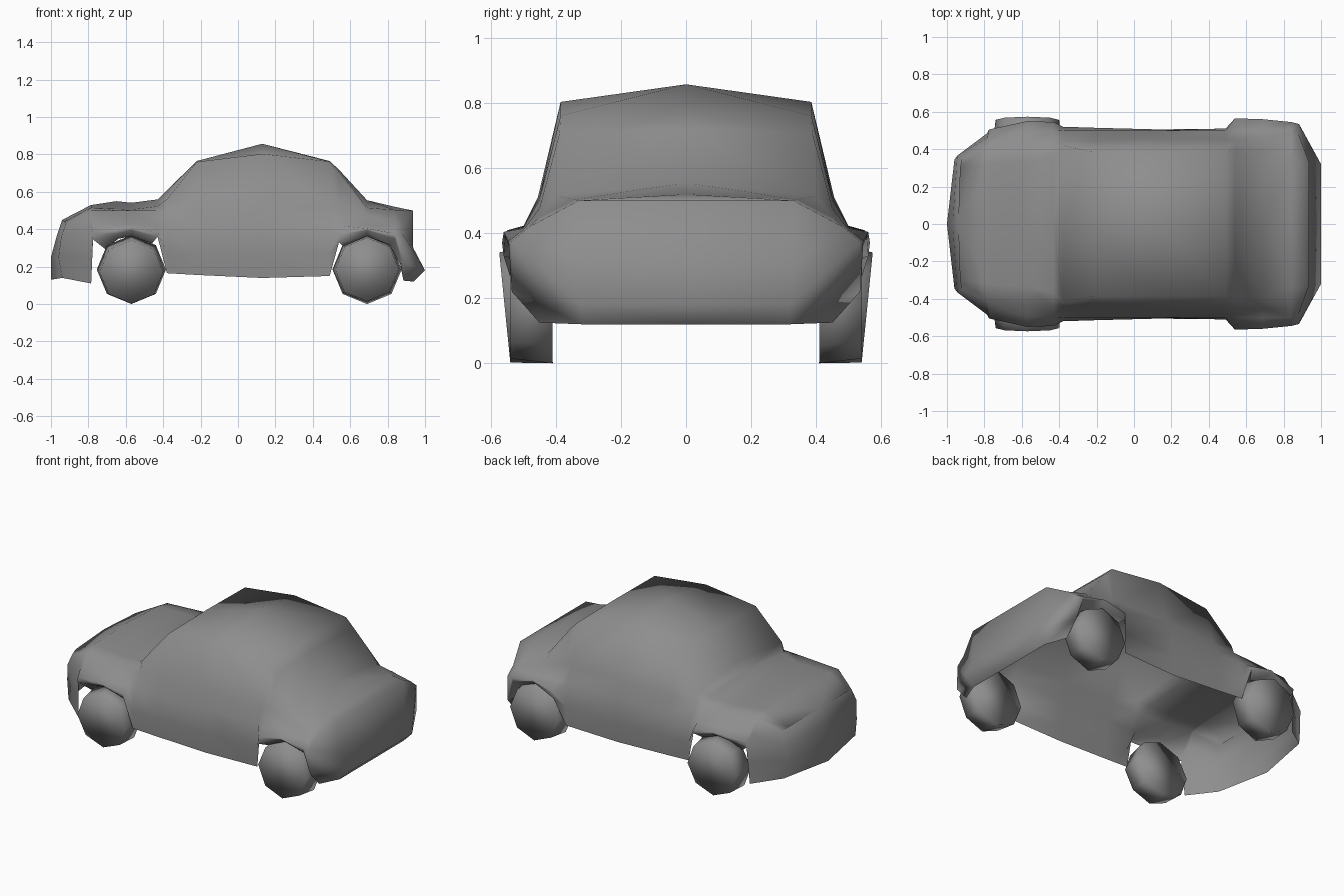
import bpy, bmesh
from math import pi, hypot
from mathutils import Matrix

if "Cube" in bpy.data.objects:
    bpy.data.objects.remove(bpy.data.objects["Cube"])

grey = bpy.data.materials.new("dark_grey")
grey.diffuse_color = (.27, .27, .27, 1)
grey.use_nodes = True
grey.node_tree.nodes["Principled BSDF"].inputs["Base Color"].default_value = grey.diffuse_color


def rail(points, x):
    """Interpolate a polyline (x, y, z) at station x."""
    if x <= points[0][0]:
        return points[0]
    for a, b in zip(points, points[1:]):
        if a[0] <= x <= b[0] and b[0] > a[0]:
            t = (x - a[0]) / (b[0] - a[0])
            return (x, a[1] + (b[1] - a[1]) * t, a[2] + (b[2] - a[2]) * t)
    return points[-1]


def finish(name, bm):
    """Turn a half model into a smooth object mirrored across y = 0."""
    mesh = bpy.data.meshes.new(name)
    bm.to_mesh(mesh)
    bm.free()
    mesh.materials.append(grey)
    mesh.shade_smooth()
    ob = bpy.data.objects.new(name, mesh)
    bpy.context.collection.objects.link(ob)
    mod = ob.modifiers.new("mirror", 'MIRROR')
    mod.use_axis = (False, True, False)
    mod.use_clip = True


# Long lines of the body: centre line, roof/bonnet edge, belt, waist and sill with wheel arches
centre = [(-.78, 0, .53), (-.65, 0, .55), (-.46, 0, .53), (-.22, 0, .765),
          (.13, 0, .857), (.5, 0, .762), (.69, 0, .555), (.88, 0, .51)]
edge = [(-.78, .32, .515), (-.46, .34, .50), (-.38, .42, .56), (-.22, .385, .76),
        (.13, .385, .803), (.5, .385, .76), (.69, .40, .515), (.84, .34, .503)]
belt = [(-.78, .41, .50), (-.46, .44, .50), (.13, .455, .51), (.5, .45, .51), (.84, .45, .45)]
waist = [(-.78, .46, .42), (-.57, .49, .425), (-.38, .50, .41), (.5, .50, .42), (.84, .50, .41)]
sill = [(-.785, .48, .11), (-.775, .50, .345), (-.57, .545, .395), (-.43, .54, .36),
        (-.38, .515, .165), (.08, .50, .138), (.49, .505, .15), (.54, .56, .33),
        (.69, .555, .395), (.84, .54, .35)]
stations = [-.785, -.775, -.65, -.57, -.43, -.38, -.22, .13, .49, .54, .69, .84]


def section(x):
    pts = [rail(r, x) for r in (centre, edge, belt, waist)]
    pts = [(x, p[1], p[2]) for p in pts]
    s = rail(sill, x)
    w = pts[-1]
    side = (x, max(w[1], s[1]) + .005, w[2] * .45 + s[2] * .55)
    return pts + [side, (x, s[1], s[2])]


# End sections and the inner columns that close nose and tail
nose = [(-.94, 0, .45), (-.93, .30, .44), (-.92, .35, .43),
        (-.945, .365, .36), (-.96, .345, .25), (-.94, .36, .14)]
tail = [(.935, 0, .50), (.935, .33, .50), (.88, .48, .42),
        (.88, .535, .375), (.882, .535, .22), (.885, .45, .125)]
tail_corner = [(.935, .33, .50)] * 3 + [(.937, .33, .30), (1.0, .32, .18), (.94, .32, .12)]
nose_mid = [(-.94, 0, .45)] * 3 + [(-.97, 0, .36), (-1.0, 0, .25), (-1.0, 0, .13)]
tail_mid = [(x, 0, z) for x, y, z in tail_corner]

# Car body: an open-bottomed shell lofted from the sections
bm = bmesh.new()


def strip(a, b, first=0):
    for i in range(first, len(a) - 1):
        bm.faces.new([bm.verts.new(p) for p in (a[i], a[i + 1], b[i + 1], b[i])])


rings = [nose] + [section(x) for x in stations] + [tail]
for a, b in zip(rings, rings[1:]):
    strip(a, b)
strip(nose_mid, nose)
strip(tail, tail_corner, 1)
strip(tail_corner, tail_mid, 2)

# Wheel-arch lips folding in from the arch edge to the tyre
for cx, xs in ((-.57, stations[1:5]), (.69, stations[9:12])):
    outer = [rail(sill, x) for x in xs]
    if cx > 0:
        outer.append(tail[4])
    inner = []
    for x, y, z in outer:
        k = min(1, .178 / hypot(x - cx, z - .185))
        inner.append((cx + (x - cx) * k, y - .05, .185 + (z - .185) * k))
    strip(outer, inner)

bmesh.ops.remove_doubles(bm, verts=bm.verts, dist=.001)
bmesh.ops.dissolve_degenerate(bm, edges=bm.edges, dist=.0005)
bmesh.ops.recalc_face_normals(bm, faces=bm.faces)
roof = max(bm.faces, key=lambda f: f.calc_center_median().z)
if roof.normal.z < 0:
    bmesh.ops.reverse_faces(bm, faces=bm.faces)
finish("car_body", bm)


# Wheels: tapered eight-sided drums, the front pair leaning outward at the top
def wheel(name, x, y, z, camber):
    wb = bmesh.new()
    bmesh.ops.create_cone(wb, cap_ends=True, segments=8, radius1=.185, radius2=.17, depth=.13)
    wb.transform(Matrix.Translation((x, y, z)) @ Matrix.Rotation(-camber - pi / 2, 4, 'X'))
    finish(name, wb)


wheel("front_wheels", -.57, .492, .178, .1)
wheel("rear_wheels", .69, .475, .185, 0)
